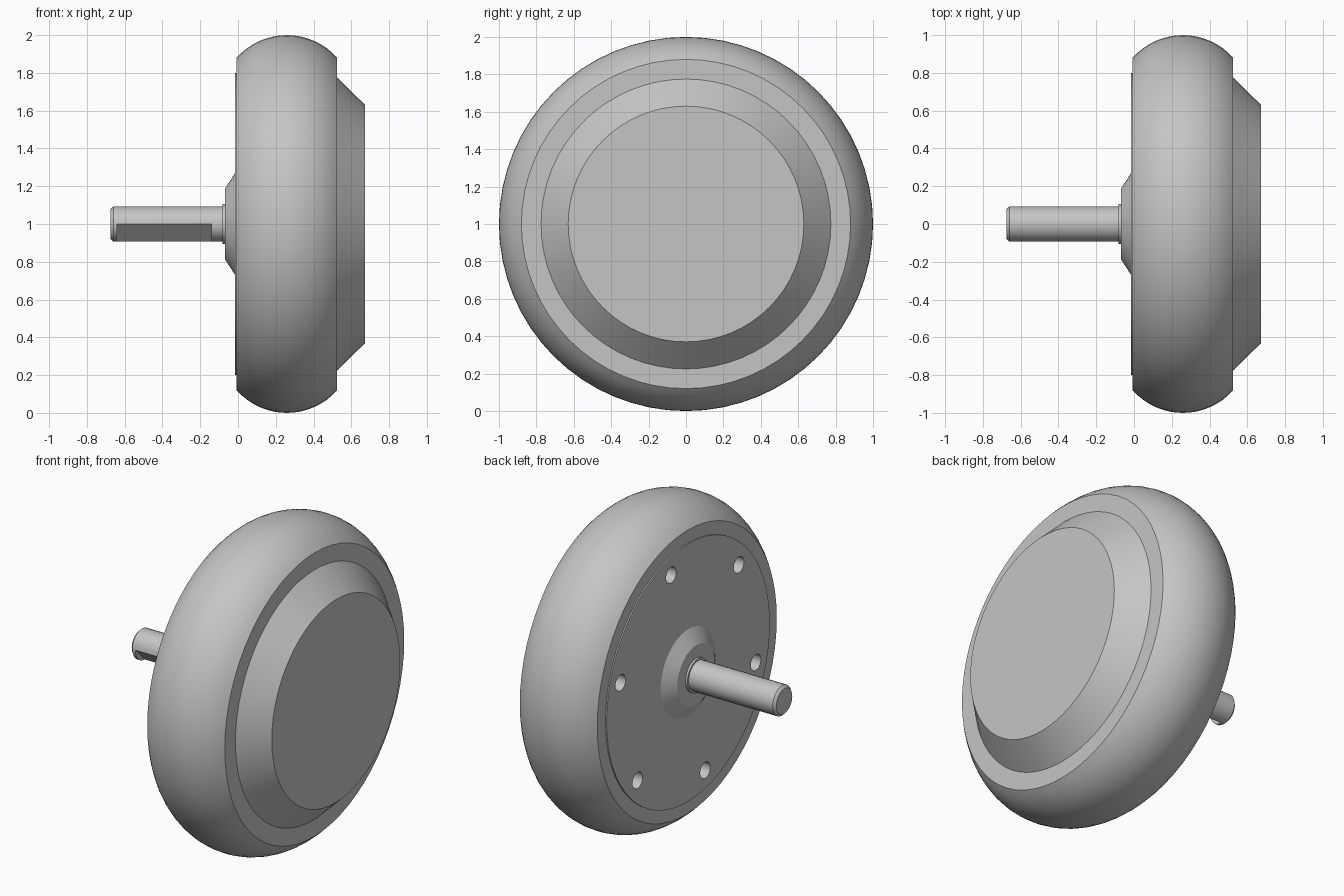
import bpy, bmesh, math
from mathutils import Matrix, Vector

if "Cube" in bpy.data.objects:
    bpy.data.objects.remove(bpy.data.objects["Cube"], do_unlink=True)

grey = bpy.data.materials.new("light_grey")
grey.use_nodes = True
colour = (0.56, 0.56, 0.56, 1)
grey.diffuse_color = colour
grey.node_tree.nodes["Principled BSDF"].inputs["Base Color"].default_value = colour

AXLE_Z = 1.0


def lathe(name, profile, steps):
    """Turn (x, radius) points around the horizontal axle."""
    bm = bmesh.new()
    verts = [bm.verts.new((x, 0, r)) for x, r in profile]
    edges = [bm.edges.new(pair) for pair in zip(verts, verts[1:])]
    bmesh.ops.spin(bm, geom=verts + edges, cent=(0, 0, 0), axis=(1, 0, 0),
                   angle=math.tau, steps=steps, use_merge=True)
    bmesh.ops.remove_doubles(bm, verts=bm.verts, dist=0.0001)
    bmesh.ops.recalc_face_normals(bm, faces=bm.faces)
    mesh = bpy.data.meshes.new(name)
    bm.to_mesh(mesh)
    bm.free()
    mesh.materials.append(grey)
    obj = bpy.data.objects.new(name, mesh)
    obj.location.z = AXLE_Z
    bpy.context.collection.objects.link(obj)
    return obj


def cut(target, cutter):
    """Subtract a hidden cutter from a part."""
    mod = target.modifiers.new(cutter.name, "BOOLEAN")
    mod.operation = "DIFFERENCE"
    mod.solver = "EXACT"
    mod.object = cutter
    cutter.hide_render = True
    cutter.hide_viewport = True


def cutter_object(name, bm):
    mesh = bpy.data.meshes.new(name)
    bm.to_mesh(mesh)
    bm.free()
    mesh.materials.append(grey)
    obj = bpy.data.objects.new(name, mesh)
    obj.location.z = AXLE_Z
    bpy.context.collection.objects.link(obj)
    return obj


# Wheel body: rounded tread, flat sides and a tapered outer cap
x0, x1, edge_r = -0.007, 0.525, 0.88
half, rise = (x1 - x0) / 2, 1 - edge_r
arc_r = (half ** 2 + rise ** 2) / (2 * rise)
sweep = math.asin(half / arc_r)
tread = []
for i in range(17):
    a = sweep * (i / 8 - 1)
    tread.append(((x0 + x1) / 2 + arc_r * math.sin(a),
                  1 - arc_r + arc_r * math.cos(a)))
# The raised side plate and hub cone belong to the same turned body
side = [(-0.07, 0), (-0.07, 0.185), (-0.015, 0.27), (-0.015, 0.80), (x0, 0.80)]
cap = [(x1, 0.775), (0.673, 0.63), (0.673, 0)]
body = lathe("wheel_body", side + tread + cap, 64)

# Six bolt holes around the side plate
bm = bmesh.new()
for i in range(6):
    a = math.radians(60 * i - 14)
    centre = Vector((0, -0.69 * math.sin(a), 0.69 * math.cos(a)))
    bmesh.ops.create_cone(bm, cap_ends=True, segments=20, radius1=0.05,
                          radius2=0.05, depth=0.3,
                          matrix=Matrix.Translation(centre)
                          @ Matrix.Rotation(math.pi / 2, 4, "Y"))
cut(body, cutter_object("bolt_hole_cutter", bm))

# Shaft collar
collar = lathe("shaft_collar", [(-0.06, 0), (-0.06, 0.105), (-0.083, 0.105),
                                (-0.083, 0)], 24)

# Axle shaft with a chamfered tip
R = 0.093
shaft = lathe("axle_shaft", [(-0.05, 0), (-0.05, R), (-0.66, R),
                             (-0.675, R - 0.015), (-0.675, 0)], 24)

# Flat milled on the lower front of the shaft
bm = bmesh.new()
chord = R * math.sqrt(0.5)
bmesh.ops.create_cube(bm, size=1, matrix=Matrix.Rotation(math.radians(45), 4, "X")
                      @ Matrix.Translation((-0.39, 0, -chord - 0.1))
                      @ Matrix.Diagonal((0.5, 0.4, 0.2, 1)))
# Turn the cutter so its flat faces front and down
if sum(v.co.y for v in bm.verts) > 0:
    bmesh.ops.scale(bm, vec=(1, -1, 1), verts=bm.verts)
    bmesh.ops.reverse_faces(bm, faces=bm.faces)
cut(shaft, cutter_object("shaft_flat_cutter", bm))

# Bake the cuts, then smooth the round surfaces while keeping edges sharp
bpy.context.view_layer.update()
graph = bpy.context.evaluated_depsgraph_get()
for obj in (body, shaft):
    baked = bpy.data.meshes.new_from_object(obj.evaluated_get(graph))
    obj.modifiers.clear()
    obj.data = baked
for name in ("bolt_hole_cutter", "shaft_flat_cutter"):
    bpy.data.objects.remove(bpy.data.objects[name], do_unlink=True)
bpy.ops.object.select_all(action="DESELECT")
for obj in (body, collar, shaft):
    obj.select_set(True)
bpy.context.view_layer.objects.active = body
bpy.ops.object.shade_smooth_by_angle(angle=math.radians(25))
